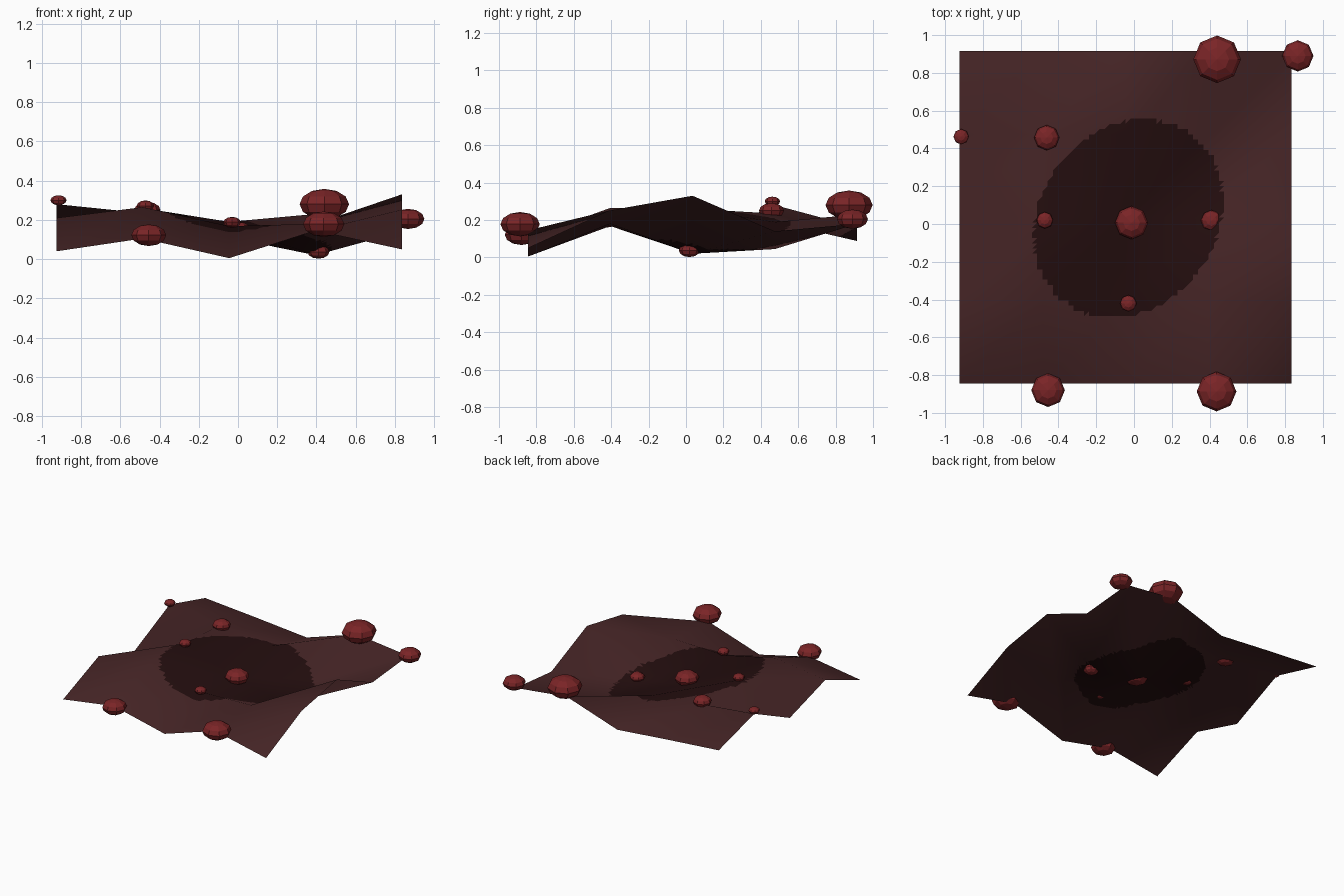
import bpy, bmesh, math
from mathutils import Vector

if "Cube" in bpy.data.objects:
    bpy.data.objects.remove(bpy.data.objects["Cube"])


def material(name, rgb):
    m = bpy.data.materials.new(name)
    m.diffuse_color = (*rgb, 1)
    m.use_nodes = True
    m.node_tree.nodes["Principled BSDF"].inputs["Base Color"].default_value = m.diffuse_color
    return m


BROWN = material("dark brown", (0.060, 0.018, 0.019))
STAIN = material("stain", (0.017, 0.0042, 0.0045))
RED = material("dull red", (0.195, 0.018, 0.020))

# heights of the crumpled sheet: one row per y, front to back
HEIGHTS = [
    [0.04, 0.105, 0.005, 0.145, 0.05],
    [0.21, 0.265, 0.168, 0.18, 0.252],
    [0.08, 0.26, 0.11, 0.02, 0.33],
    [0.28, 0.235, 0.19, 0.045, 0.14],
    [0.162, 0.127, 0.088, 0.23, 0.18],
]
X0, Y0, CELL, FINE = -0.925, -0.845, 0.44, 16


def corner(i, j):
    return Vector((X0 + CELL * i, Y0 + CELL * j, HEIGHTS[j][i]))


# soft normals of the coarse sheet
normals = {(i, j): Vector() for i in range(5) for j in range(5)}
for i in range(4):
    for j in range(4):
        for tri in (((i, j), (i + 1, j), (i + 1, j + 1)),
                    ((i, j), (i + 1, j + 1), (i, j + 1))):
            a, b, c = (corner(*k) for k in tri)
            n = (b - a).cross(c - a).normalized()
            for k in tri:
                normals[k] += n


def sample(f, p, q):
    """Interpolate f over the two triangles of the cell holding fine point p, q."""
    i, j = min(p // FINE, 3), min(q // FINE, 3)
    u, v = p / FINE - i, q / FINE - j
    far = f(i + 1, j + 1)
    if u >= v:
        return f(i, j) * (1 - u) + f(i + 1, j) * (u - v) + far * v
    return f(i, j) * (1 - v) + f(i, j + 1) * (v - u) + far * u


def stained(p):
    """Slanted oval in the middle of the sheet."""
    t = math.radians(52)
    x, y = p.x + 0.03, p.y - 0.03
    s = (x * math.cos(t) + y * math.sin(t)) / 0.555
    r = (y * math.cos(t) - x * math.sin(t)) / 0.465
    return s * s + r * r < 1


# sheet: finely cut so the stain can be coloured by face
size = 4 * FINE + 1
verts = [sample(corner, p, q) for q in range(size) for p in range(size)]
soft = [sample(lambda i, j: normals[i, j].normalized(), p, q).normalized()
        for q in range(size) for p in range(size)]
faces = []
for q in range(size - 1):
    for p in range(size - 1):
        a = q * size + p
        faces += [(a, a + 1, a + size + 1), (a, a + size + 1, a + size)]
mesh = bpy.data.meshes.new("ground_sheet")
mesh.from_pydata(verts, [], faces)
mesh.materials.append(BROWN)
mesh.materials.append(STAIN)
for f in mesh.polygons:
    f.use_smooth = True
    f.material_index = int(stained(f.center))
mesh.normals_split_custom_set_from_vertices(soft)
bpy.context.collection.objects.link(bpy.data.objects.new("ground_sheet", mesh))

# flattened lumps: x, y, z, radius
LUMPS = [
    (0.44, 0.872, 0.28, 0.126), (0.867, 0.89, 0.205, 0.083),
    (-0.915, 0.462, 0.30, 0.041), (-0.462, 0.457, 0.25, 0.067),
    (-0.472, 0.02, 0.272, 0.044), (-0.013, 0.007, 0.139, 0.088),
    (0.41, 0.018, 0.037, 0.056), (-0.03, -0.42, 0.188, 0.044),
    (-0.455, -0.88, 0.122, 0.089), (0.437, -0.887, 0.178, 0.105),
]
for k, (x, y, z, r) in enumerate(LUMPS):
    bm = bmesh.new()
    bmesh.ops.create_uvsphere(bm, u_segments=8, v_segments=6, radius=r)
    bmesh.ops.scale(bm, vec=(1, 1, 0.62), verts=bm.verts)
    lump = bpy.data.meshes.new(f"lump_{k + 1}")
    bm.to_mesh(lump)
    bm.free()
    lump.materials.append(RED)
    ob = bpy.data.objects.new(f"lump_{k + 1}", lump)
    ob.location = (x, y, z)
    bpy.context.collection.objects.link(ob)
